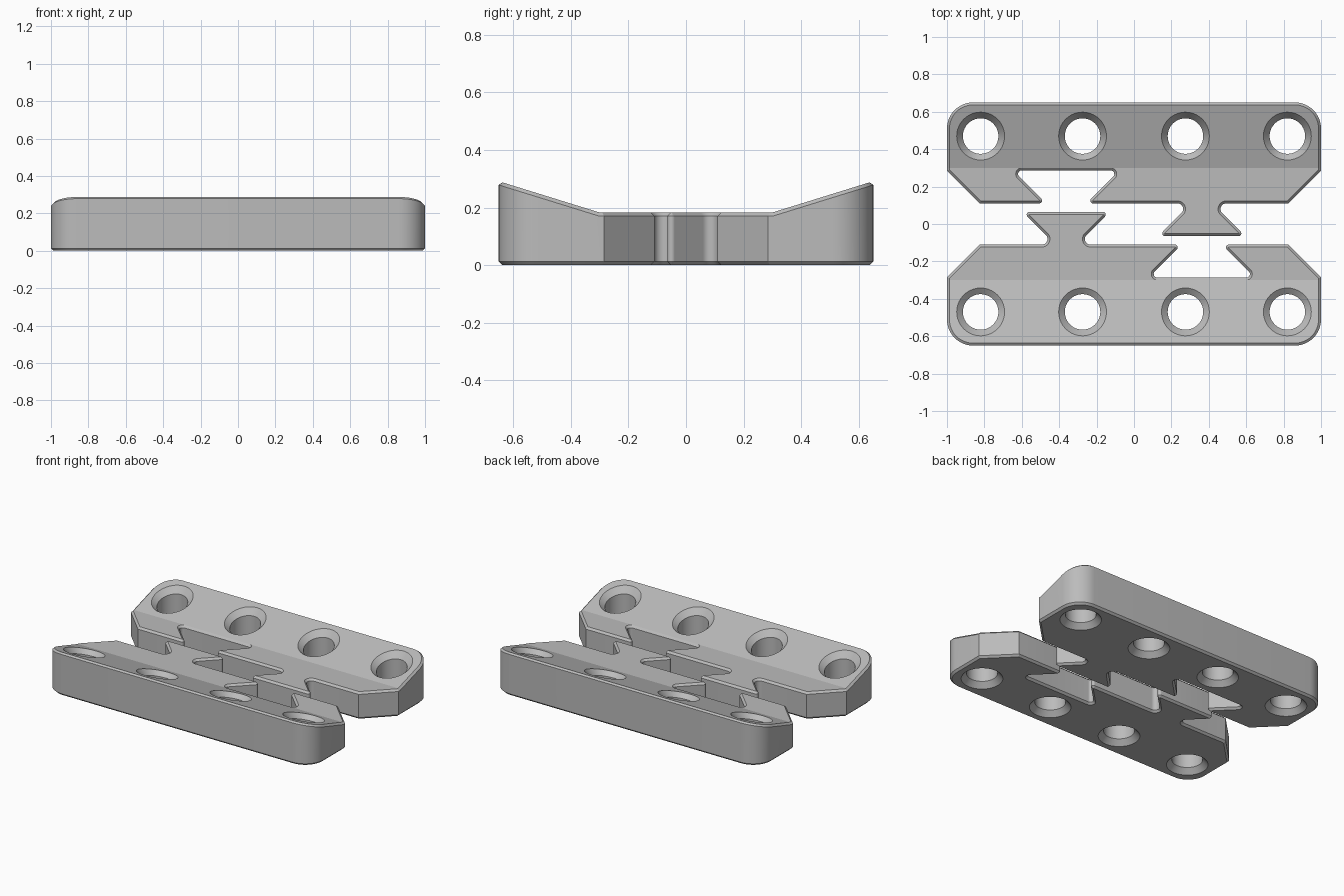
import bpy, bmesh, math
from mathutils import Vector

if "Cube" in bpy.data.objects:
    bpy.data.objects.remove(bpy.data.objects["Cube"], do_unlink=True)

CHAMFER = 0.013
FOLD = 0.30          # where the flat jaw meets the sloping bar
FLAT_TOP = 0.183
SLOPE = 0.31

grey = bpy.data.materials.new("grey plastic")
grey.use_nodes = True
grey.diffuse_color = (0.5, 0.5, 0.5, 1)
grey.node_tree.nodes["Principled BSDF"].inputs["Base Color"].default_value = (0.5, 0.5, 0.5, 1)


def rounded(corners, steps=12):
    """Outline with every (x, y, radius) corner replaced by an arc."""
    out = []
    for i, (x, y, r) in enumerate(corners):
        p = Vector((x, y))
        a = (Vector(corners[i - 1][:2]) - p).normalized()
        b = (Vector(corners[(i + 1) % len(corners)][:2]) - p).normalized()
        if r == 0:
            out.append(p)
            continue
        half = a.angle(b) / 2
        centre = p + (a + b).normalized() * r / math.sin(half)
        start = p + a * r / math.tan(half) - centre
        end = p + b * r / math.tan(half) - centre
        sweep = math.pi - 2 * half
        for k in range(steps + 1):
            t = k / steps
            out.append(centre + (start * math.sin((1 - t) * sweep)
                                 + end * math.sin(t * sweep)) / math.sin(sweep))
    return out


def inset(points, d):
    """Mitred inward offset of a counter-clockwise outline."""
    out = []
    for i, p in enumerate(points):
        e = (p - points[i - 1]).normalized()
        f = (points[(i + 1) % len(points)] - p).normalized()
        n, m = Vector((-e.y, e.x)), Vector((-f.y, f.x))
        out.append(p + (n + m) * d / (1 + n.dot(m)))
    return out


def circle(x, y, r, count=40):
    return [Vector((x + r * math.cos(k * math.tau / count),
                    y + r * math.sin(k * math.tau / count))) for k in range(count)]


def wall(bm, levels):
    """Stack of rings joined by quads; returns the bottom and top edge loops."""
    rings = [[bm.verts.new((p.x, p.y, z)) for p in pts] for pts, z in levels]
    n = len(rings[0])
    for lo, hi in zip(rings, rings[1:]):
        for i in range(n):
            j = (i + 1) % n
            bm.faces.new((lo[i], lo[j], hi[j], hi[i]))
    return [[bm.edges.get((ring[i], ring[(i + 1) % n])) for i in range(n)]
            for ring in (rings[0], rings[-1])]


# Plan of one half: rounded bar, angled ends, dovetail tongue and socket
plan = rounded([
    (1, 0.65, 0.14), (-1, 0.65, 0.14), (-1, 0.285, 0), (-0.825, 0.11, 0),
    (-0.47, 0.11, 0.015), (-0.648, 0.287, 0.02), (-0.077, 0.287, 0.02), (-0.255, 0.11, 0.015),
    (0.305, 0.11, 0.03), (0.13, -0.065, 0.015), (0.595, -0.065, 0.015), (0.42, 0.11, 0.03),
    (0.825, 0.11, 0), (1, 0.285, 0)])


def build_half(name, turn):
    bm = bmesh.new()
    small = inset(plan, CHAMFER)
    bottom, top = wall(bm, [(small, 0), (plan, CHAMFER), (plan, 1 - CHAMFER), (small, 1)])
    # Countersunk holes on both faces
    for x in (-0.82, -0.275, 0.275, 0.82):
        wide, bore = circle(x, 0.47, 0.128), circle(x, 0.47, 0.095)
        b, t = wall(bm, [(wide, 0), (bore, 0.035), (bore, 0.965), (wide, 1)])
        bottom += b
        top += t
    for loops in (bottom, top):
        bmesh.ops.triangle_fill(bm, edges=loops, use_beauty=True)
    # Fold line, then lift the top to its sloping height
    bmesh.ops.bisect_plane(bm, geom=bm.verts[:] + bm.edges[:] + bm.faces[:], dist=1e-5,
                           plane_co=(0, FOLD, 0), plane_no=(0, 1, 0))
    for v in bm.verts:
        if v.co.z > 0.5:
            v.co.z += FLAT_TOP + SLOPE * max(0, v.co.y - FOLD) - 1
    bmesh.ops.recalc_face_normals(bm, faces=bm.faces[:])
    bmesh.ops.dissolve_limit(bm, angle_limit=math.radians(0.5),
                             verts=bm.verts[:], edges=bm.edges[:])
    mesh = bpy.data.meshes.new(name)
    bm.to_mesh(mesh)
    bm.free()
    mesh.materials.append(grey)
    obj = bpy.data.objects.new(name, mesh)
    obj.rotation_euler.z = turn
    bpy.context.collection.objects.link(obj)
    bpy.ops.object.select_all(action="DESELECT")
    obj.select_set(True)
    bpy.context.view_layer.objects.active = obj
    bpy.ops.object.shade_smooth_by_angle(angle=math.radians(15))


build_half("back_clasp_half", 0)
build_half("front_clasp_half", math.pi)
